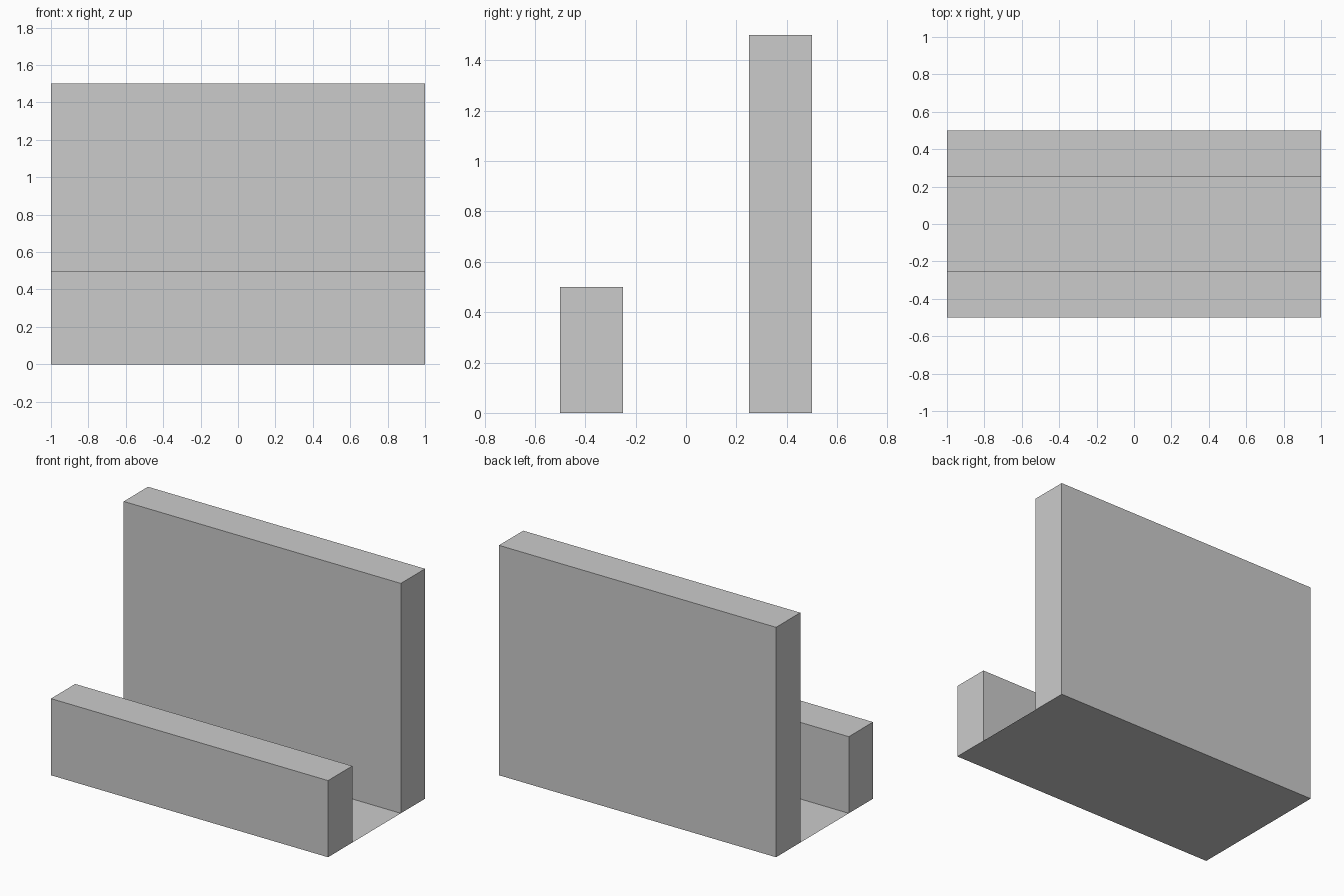
import bpy

if "Cube" in bpy.data.objects:
    bpy.data.objects.remove(bpy.data.objects["Cube"])

LENGTH = 2.0   # extent along x
WALL = 0.25    # wall thickness along y


def wall(name, y, height):
    """Upright block standing on z = 0, centred at the given y."""
    bpy.ops.mesh.primitive_cube_add(size=1, location=(0, y, height / 2))
    obj = bpy.context.object
    obj.name = name
    obj.scale = (LENGTH, WALL, height)
    bpy.ops.object.transform_apply(location=False, rotation=False, scale=True)


# Low front wall and tall back wall
wall("front_wall", -0.375, 0.5)
wall("back_wall", 0.375, 1.5)

# Paper-thin floor sheet joining the two walls
bpy.ops.mesh.primitive_plane_add(size=1, location=(0, 0, 0))
floor = bpy.context.object
floor.name = "floor_sheet"
floor.scale = (LENGTH, 0.5, 1)
bpy.ops.object.transform_apply(location=False, rotation=False, scale=True)
